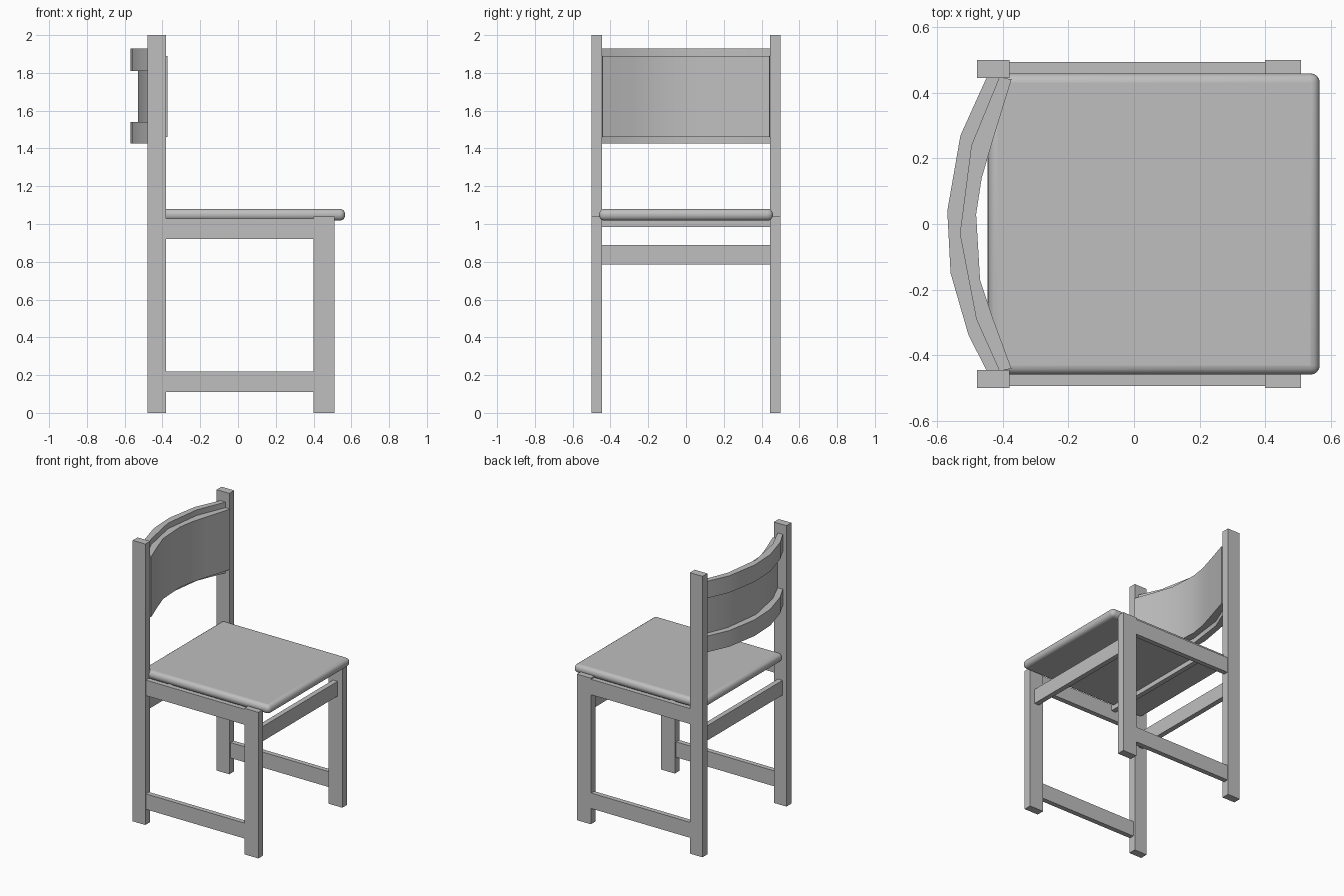
import bpy, bmesh, math

cube = bpy.data.objects.get("Cube")
if cube:
    bpy.data.objects.remove(cube, do_unlink=True)

# Single grey finish
grey = bpy.data.materials.new("plain_grey")
grey.use_nodes = True
colour = (0.52, 0.52, 0.52, 1)
grey.diffuse_color = colour
grey.node_tree.nodes["Principled BSDF"].inputs["Base Color"].default_value = colour


def prism(name, outline, z0, z1, smooth=False):
    """Extrude a plan outline of (x, y) points from z0 up to z1."""
    bm = bmesh.new()
    base = bm.faces.new([bm.verts.new((x, y, z0)) for x, y in outline])
    top = bmesh.ops.extrude_face_region(bm, geom=[base])["geom"]
    verts = [g for g in top if isinstance(g, bmesh.types.BMVert)]
    bmesh.ops.translate(bm, verts=verts, vec=(0, 0, z1 - z0))
    bmesh.ops.recalc_face_normals(bm, faces=bm.faces)
    mesh = bpy.data.meshes.new(name)
    bm.to_mesh(mesh)
    bm.free()
    mesh.materials.append(grey)
    obj = bpy.data.objects.new(name, mesh)
    bpy.context.collection.objects.link(obj)
    if smooth:
        shade(obj)
    return obj


def shade(obj):
    bpy.ops.object.select_all(action="DESELECT")
    obj.select_set(True)
    bpy.context.view_layer.objects.active = obj
    bpy.ops.object.shade_smooth_by_angle(angle=math.radians(40))


def box(name, x, y, z):
    outline = [(x[0], y[0]), (x[1], y[0]), (x[1], y[1]), (x[0], y[1])]
    return prism(name, outline, *z)


# Side frames: legs and rails, repeated on both sides
for side, s in (("near", -1), ("far", 1)):
    leg_y = sorted((s * 0.445, s * 0.5))
    rail_y = sorted((s * 0.46, s * 0.495))
    box(f"{side}_back_leg", (-0.48, -0.38), leg_y, (0, 2))
    box(f"{side}_front_leg", (0.4, 0.51), leg_y, (0, 1.04))
    box(f"{side}_seat_rail", (-0.38, 0.4), rail_y, (0.92, 1.03))
    box(f"{side}_lower_rail", (-0.38, 0.4), rail_y, (0.11, 0.22))

# Cross rails between the side frames
for name, x in (("front_cross_rail", 0.455), ("back_cross_rail", -0.43)):
    box(name, (x - 0.018, x + 0.018), (-0.445, 0.445), (0.785, 0.89))
box("seat_support", (-0.23, -0.195), (-0.46, 0.46), (0.985, 1.03))

# Seat with rolled edges
seat = box("seat", (-0.445, 0.567), (-0.46, 0.46), (1.018, 1.08))
bevel = seat.modifiers.new("rolled_edge", "BEVEL")
bevel.width = 0.028
bevel.segments = 4
shade(seat)

# Curved backrest, drawn as three plan lines from back to front
back_line = [(-0.45, 0.447), (-0.53, 0.27), (-0.57, 0.04),
             (-0.56, -0.15), (-0.505, -0.34), (-0.45, -0.447)]
middle_line = [(-0.41, 0.447), (-0.495, 0.24), (-0.53, -0.03),
               (-0.48, -0.29), (-0.41, -0.447)]
front_line = [(-0.374, 0.442), (-0.43, 0.26), (-0.465, 0.14), (-0.482, 0.03),
              (-0.47, -0.17), (-0.43, -0.29), (-0.374, -0.442)]

bar = back_line + middle_line[::-1]
prism("lower_back_bar", bar, 1.425, 1.54, smooth=True)
prism("upper_back_bar", bar, 1.81, 1.93, smooth=True)
prism("back_panel", middle_line + front_line[::-1], 1.46, 1.89, smooth=True)
